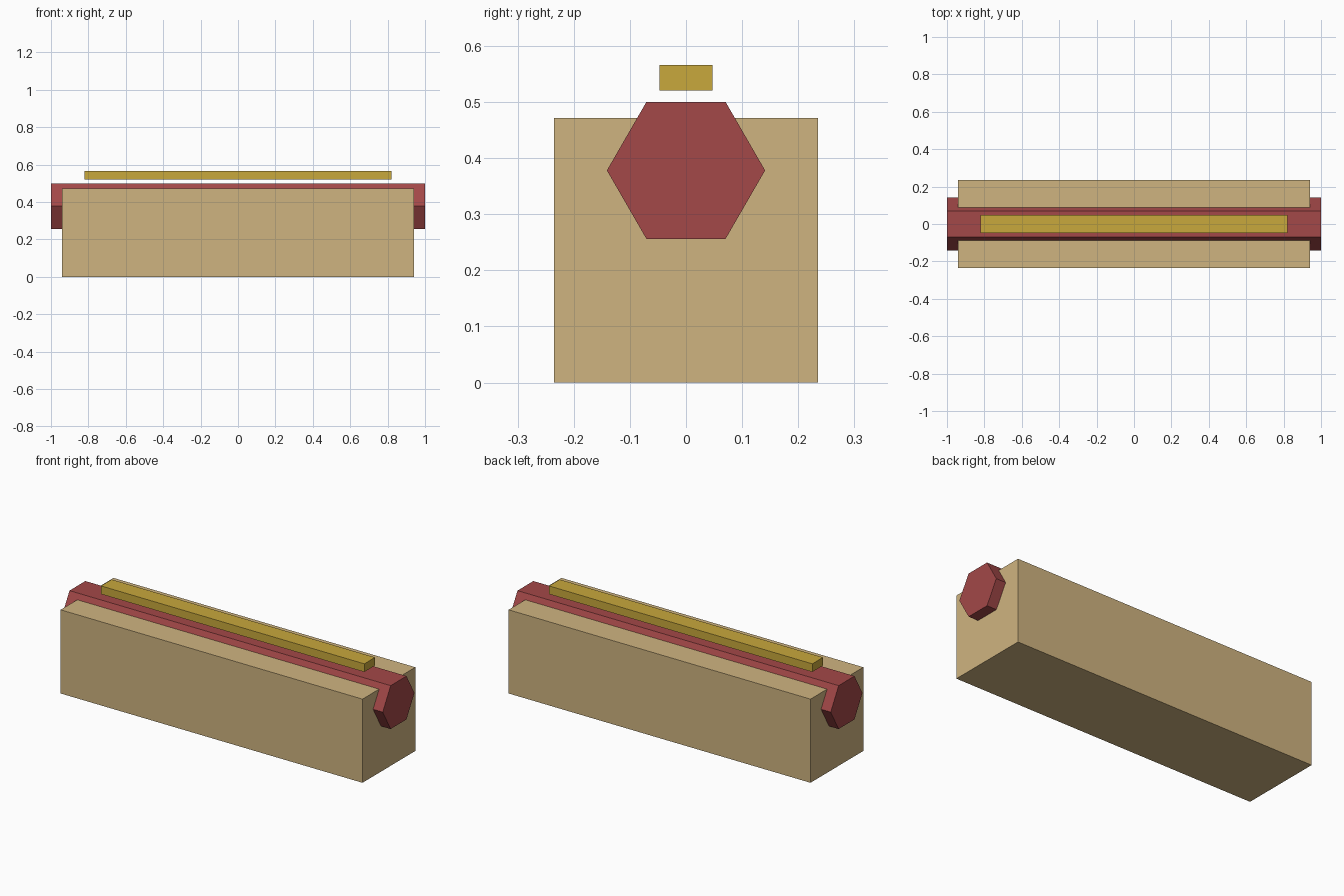
import bpy, math

if "Cube" in bpy.data.objects:
    bpy.data.objects.remove(bpy.data.objects["Cube"])


def srgb(r, g, b):
    def lin(c):
        c /= 255
        return c / 12.92 if c <= 0.04045 else ((c + 0.055) / 1.055) ** 2.4
    return (lin(r), lin(g), lin(b), 1)


def material(name, rgb):
    m = bpy.data.materials.new(name)
    m.diffuse_color = srgb(*rgb)
    m.use_nodes = True
    m.node_tree.nodes["Principled BSDF"].inputs["Base Color"].default_value = m.diffuse_color
    return m


def finish(name, mat):
    ob = bpy.context.object
    ob.name = ob.data.name = name
    bpy.ops.object.transform_apply(location=False, rotation=True, scale=True)
    ob.data.materials.append(mat)
    return ob


def box(name, size, z, mat):
    bpy.ops.mesh.primitive_cube_add(size=1, location=(0, 0, z))
    bpy.context.object.scale = size
    return finish(name, mat)


tan = material("bread tan", (207, 180, 128))
red = material("sausage red", (163, 72, 72))
yellow = material("mustard yellow", (200, 168, 60))

# Bread block, with the sausage sunk into its top
box("bun", (1.88, 0.47, 0.471), 0.2355, tan)

# Hexagonal sausage along x, flat side up, poking out of both ends
bpy.ops.mesh.primitive_cylinder_add(vertices=6, radius=0.141, depth=2,
                                    location=(0, 0, 0.378),
                                    rotation=(0, math.pi / 2, 0))
sausage = finish("sausage", red)
# Put a corner on the y axis so the top face is flat
if max(abs(v.co.z) for v in sausage.data.vertices) > 0.13:
    sausage.rotation_euler.x = math.radians(30)
    bpy.ops.object.transform_apply(location=False, rotation=True, scale=False)

# Mustard strip, hovering slightly above the sausage
box("mustard_strip", (1.64, 0.095, 0.046), 0.543, yellow)
